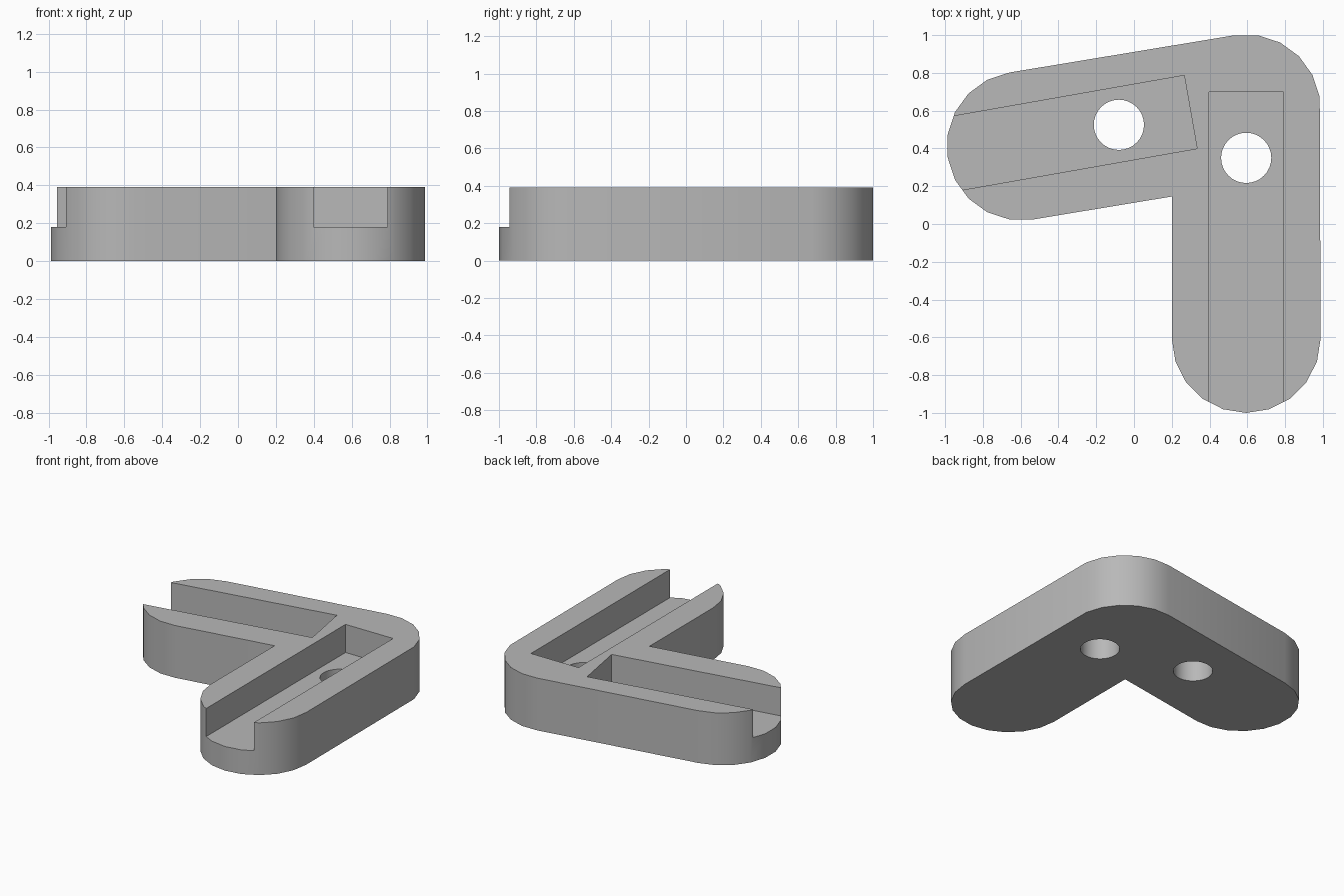
import bpy, bmesh
from math import radians, cos, sin
from mathutils import Matrix, Vector

cube = bpy.data.objects.get("Cube")
if cube:
    bpy.data.objects.remove(cube, do_unlink=True)

HEIGHT, FLOOR, RADIUS = 0.39, 0.18, 0.394
FRONT_END = Vector((0.594, -0.606))
CORNER = Vector((0.594, 0.61))
SIDE_END = Vector((-0.597, 0.413))

grey = bpy.data.materials.new("plain grey")
grey.use_nodes = True
colour = (0.48, 0.48, 0.48, 1)
grey.diffuse_color = colour
grey.node_tree.nodes["Principled BSDF"].inputs["Base Color"].default_value = colour


def arc(centre, start, steps):
    """Rounded end in 18 degree facets."""
    angles = [radians(start + 18 * i) for i in range(steps + 1)]
    return [centre + RADIUS * Vector((cos(a), sin(a))) for a in angles]


def make_object(name, bm):
    mesh = bpy.data.meshes.new(name)
    bmesh.ops.recalc_face_normals(bm, faces=bm.faces)
    bm.to_mesh(mesh)
    bm.free()
    mesh.materials.append(grey)
    obj = bpy.data.objects.new(name, mesh)
    bpy.context.collection.objects.link(obj)
    return obj


def slot_cutter(name, end, angle):
    """Open channel running from its closed end out past the arm's tip."""
    bm = bmesh.new()
    length, depth = 2.0, 0.5
    bmesh.ops.create_cube(bm, size=1, matrix=Matrix.Translation((*end, FLOOR))
                          @ Matrix.Rotation(radians(angle), 4, "Z")
                          @ Matrix.Translation((length / 2, 0, depth / 2))
                          @ Matrix.Diagonal((length, 0.393, depth, 1)))
    return make_object(name, bm)


def hole_cutter(name, x, y):
    bm = bmesh.new()
    bmesh.ops.create_cone(bm, cap_ends=True, segments=32, radius1=0.133,
                          radius2=0.133, depth=2,
                          matrix=Matrix.Translation((x, y, 0)))
    return make_object(name, bm)


# Angled bracket body: rounded tips, rounded outer corner, sharp inner corner
tip = arc(FRONT_END, 180, 10)
side = arc(SIDE_END, 99, 10)
slope = (CORNER - SIDE_END).normalized()
inner_x = tip[0].x
inner = side[-1] + slope * ((inner_x - side[-1].x) / slope.x)
outline = tip + arc(CORNER, 9, 5) + side + [inner]

bm = bmesh.new()
base = bm.faces.new([bm.verts.new((p.x, p.y, 0)) for p in outline])
top = bmesh.ops.extrude_face_region(bm, geom=[base], use_keep_orig=True)
bmesh.ops.translate(bm, vec=(0, 0, HEIGHT),
                    verts=[g for g in top["geom"] if isinstance(g, bmesh.types.BMVert)])
bracket = make_object("corner_bracket", bm)

# Channels and screw holes
cutters = [slot_cutter("front_slot_cutter", (0.594, 0.70), -90),
           slot_cutter("side_slot_cutter", (0.30, 0.593), 190),
           hole_cutter("front_hole_cutter", 0.594, 0.35),
           hole_cutter("side_hole_cutter", -0.08, 0.525)]
bpy.ops.object.select_all(action="DESELECT")
bpy.context.view_layer.objects.active = bracket
bracket.select_set(True)
for cutter in cutters:
    cutter.hide_render = True
    cut = bracket.modifiers.new(cutter.name, "BOOLEAN")
    cut.operation = "DIFFERENCE"
    cut.solver = "EXACT"
    cut.object = cutter
    bpy.ops.object.modifier_apply(modifier=cut.name)
for cutter in cutters:
    bpy.data.objects.remove(cutter, do_unlink=True)

bpy.ops.object.shade_smooth_by_angle(angle=radians(30))
